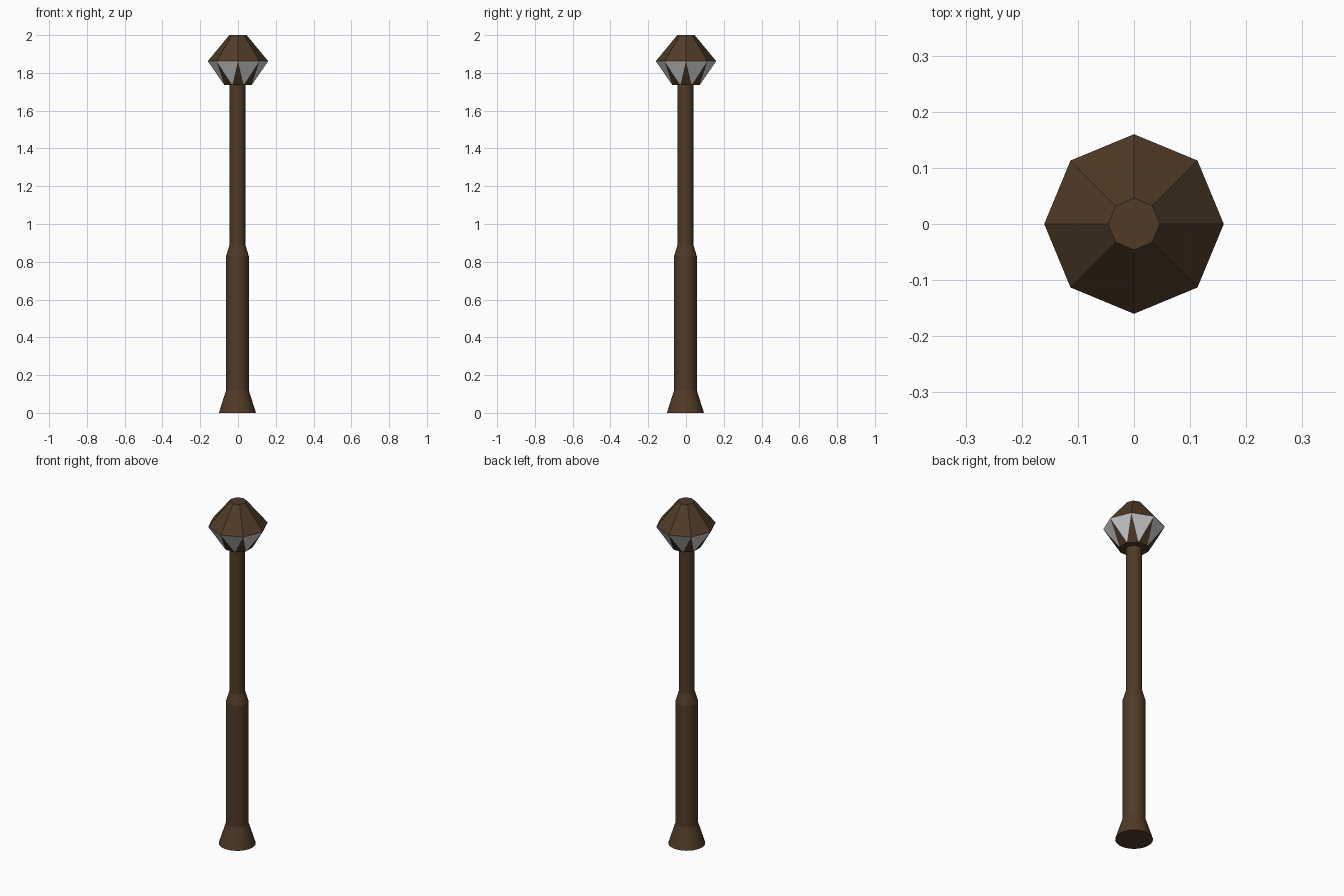
import bpy, bmesh
from math import sin, cos, pi

if "Cube" in bpy.data.objects:
    bpy.data.objects.remove(bpy.data.objects["Cube"])

brown = bpy.data.materials.new("brown_metal")
brown.diffuse_color = (0.08, 0.043, 0.02, 1)
brown.use_nodes = True
brown.node_tree.nodes["Principled BSDF"].inputs["Base Color"].default_value = brown.diffuse_color


def ring(bm, radius, z, n, turn=0.0, x=0.0, y=0.0):
    return [bm.verts.new((x + radius * cos(2 * pi * i / n + turn),
                          y + radius * sin(2 * pi * i / n + turn), z)) for i in range(n)]


def finish(bm, name, material=None):
    bmesh.ops.recalc_face_normals(bm, faces=bm.faces)
    mesh = bpy.data.meshes.new(name)
    bm.to_mesh(mesh)
    bm.free()
    ob = bpy.data.objects.new(name, mesh)
    bpy.context.collection.objects.link(ob)
    if material:
        mesh.materials.append(material)
    return ob


# Pole: flared foot, thick lower shaft, thin upper shaft
N = 32
profile = [(0.098, 0), (0.06, 0.12), (0.06, 0.83), (0.042, 0.89), (0.042, 1.735)]
bm = bmesh.new()
rings = [ring(bm, r, z, N, x=-0.003, y=-0.003) for r, z in profile]
for a, b in zip(rings, rings[1:]):
    for i in range(N):
        j = (i + 1) % N
        bm.faces.new((a[i], a[j], b[j], b[i]))
bm.faces.new(rings[0])
bm.faces.new(rings[-1])
pole = finish(bm, "lamp_pole", brown)
bpy.context.view_layer.objects.active = pole
pole.select_set(True)
bpy.ops.object.shade_smooth_by_angle(angle=0.26)

# Lantern: octagonal roof over a ring of alternating triangles
WIDE, LOW = (0.16, 1.862), (0.078, 1.735)
bm = bmesh.new()
low = ring(bm, *LOW, 8, pi / 8)
wide = ring(bm, *WIDE, 8)
top = ring(bm, 0.046, 2.0, 8)
for i in range(8):
    j = (i + 1) % 8
    bm.faces.new((wide[i], wide[j], top[j], top[i]))
    bm.faces.new((low[i - 1], low[i], wide[i]))
bm.faces.new(top)
bm.faces.new(low)
finish(bm, "lantern_frame", brown)

# Grey glass panes between the frame triangles
bm = bmesh.new()
low = ring(bm, *LOW, 8, pi / 8)
wide = ring(bm, *WIDE, 8)
for i in range(8):
    bm.faces.new((low[i], wide[(i + 1) % 8], wide[i]))
# Panes do not share edges, so orient each outward explicitly
for f in bm.faces:
    f.normal_update()
    c = f.calc_center_median()
    if f.normal.x * c.x + f.normal.y * c.y < 0:
        f.normal_flip()
mesh = bpy.data.meshes.new("lantern_glass")
bm.to_mesh(mesh)
bm.free()
bpy.context.collection.objects.link(bpy.data.objects.new("lantern_glass", mesh))
